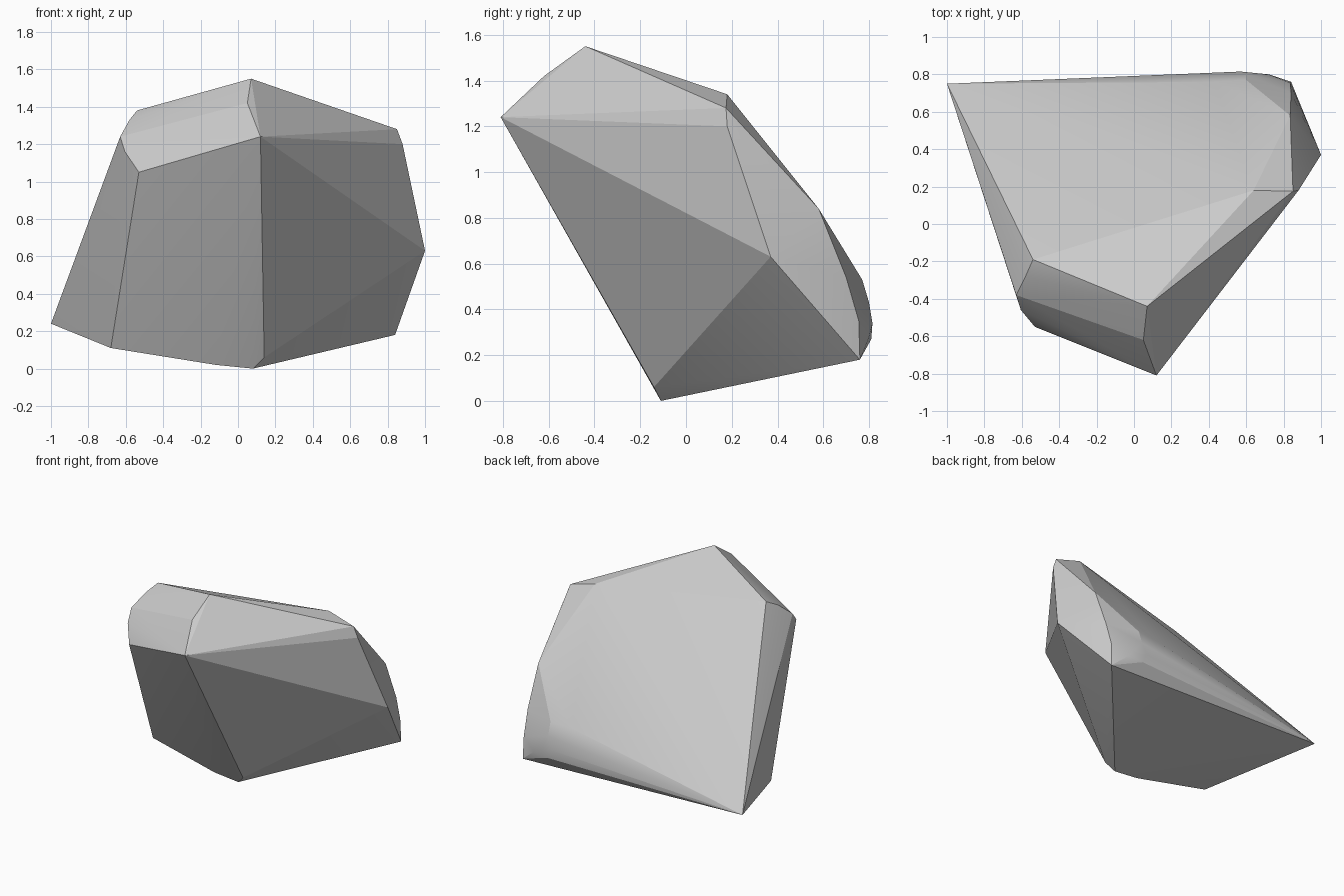
import bpy, bmesh, math

if "Cube" in bpy.data.objects:
    bpy.data.objects.remove(bpy.data.objects["Cube"])

# Corner groups of the faceted boulder
tip = [(0.12, -0.81, 1.24)]
crest = [(0.07, -0.44, 1.55), (0.05, -0.62, 1.42)]
left_shoulder = [(-0.54, -0.19, 1.38), (-0.58, -0.28, 1.33), (-0.63, -0.38, 1.24),
                 (-0.605, -0.46, 1.16), (-0.53, -0.55, 1.05)]
right_shoulder = [(0.64, 0.18, 1.34), (0.85, 0.175, 1.28), (0.88, 0.18, 1.20)]
right_side = [(1.0, 0.37, 0.63)]
back_edge = [(0.835, 0.58, 0.84), (0.84, 0.70, 0.54), (0.835, 0.755, 0.35), (0.84, 0.76, 0.18)]
back_bulge = [(0.43, 0.76, 0.52), (0.60, 0.77, 0.53), (0.60, 0.80, 0.43),
              (0.57, 0.815, 0.34), (0.60, 0.81, 0.27), (0.72, 0.80, 0.28)]
back_left_point = [(-1.0, 0.75, 0.24)]
foot = [(0.08, -0.11, 0.0), (0.14, -0.14, 0.06), (-0.12, -0.11, 0.02), (-0.68, -0.05, 0.11)]

# Wrap the corners in a convex skin
bm = bmesh.new()
for group in (tip, crest, left_shoulder, right_shoulder, right_side,
              back_edge, back_bulge, back_left_point, foot):
    for p in group:
        bm.verts.new(p)
hull = bmesh.ops.convex_hull(bm, input=bm.verts[:])
loose = [v for v in bm.verts if not v.link_faces]
bmesh.ops.delete(bm, geom=loose, context='VERTS')
bmesh.ops.recalc_face_normals(bm, faces=bm.faces[:])

mesh = bpy.data.meshes.new("boulder")
bm.to_mesh(mesh)
bm.free()
boulder = bpy.data.objects.new("boulder", mesh)
bpy.context.collection.objects.link(boulder)

# Soften only the shallow facets
bpy.context.view_layer.objects.active = boulder
boulder.select_set(True)
bpy.ops.object.shade_smooth_by_angle(angle=math.radians(15))
